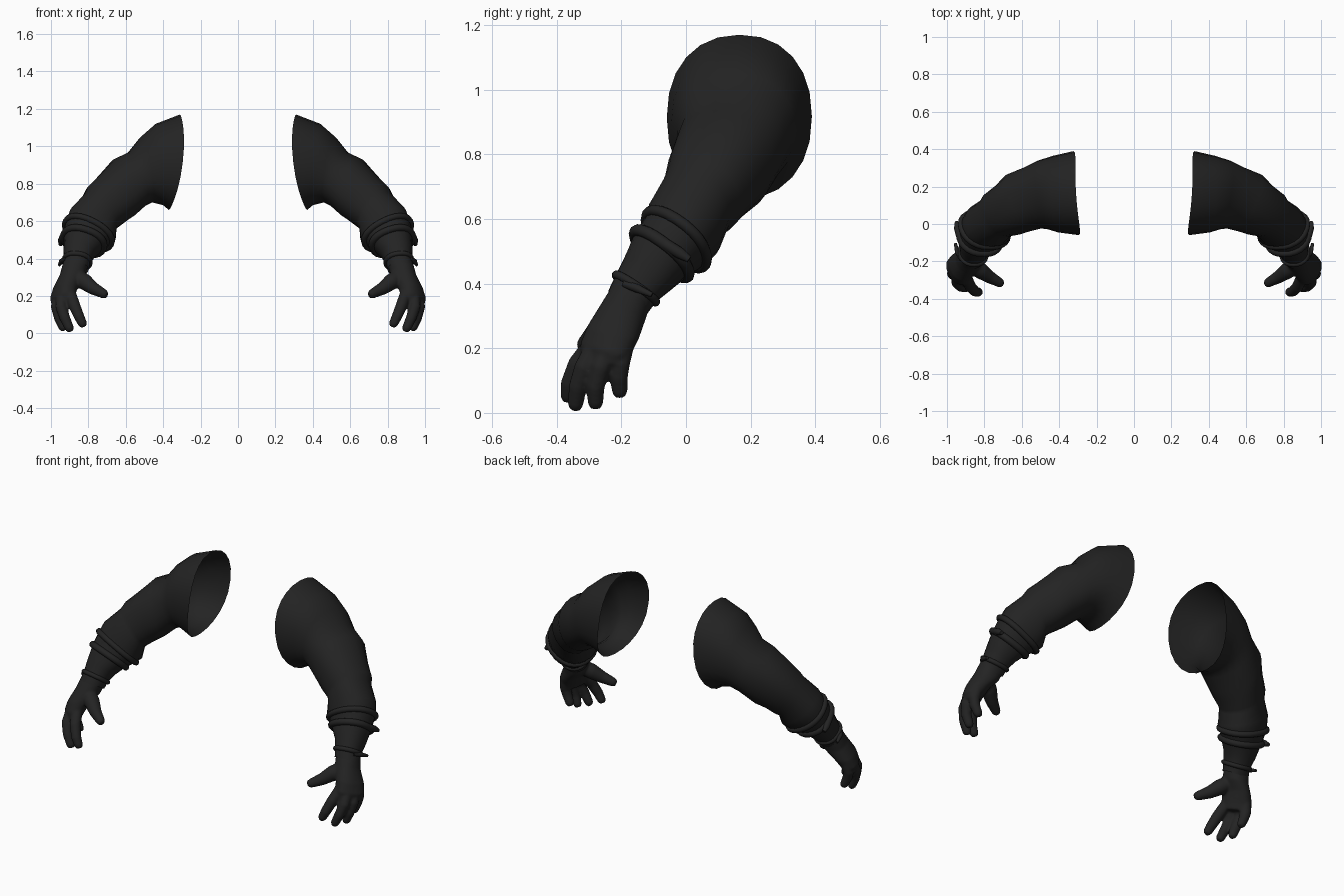
import bpy
import bmesh
import math
from mathutils import Vector

cube = bpy.data.objects.get("Cube")
if cube:
    bpy.data.objects.remove(cube, do_unlink=True)

black = bpy.data.materials.new("black cloth")
black.use_nodes = True
colour = (0.017, 0.017, 0.017, 1)
black.diffuse_color = colour
shader = black.node_tree.nodes["Principled BSDF"]
shader.inputs["Base Color"].default_value = colour
shader.inputs["Roughness"].default_value = 0.9

SIDES = 24


def oval(centre, u, v, power=1.0):
    """Closed ring of points spanned by two half axes."""
    points = []
    for k in range(SIDES):
        a = math.tau * k / SIDES
        c, s = math.cos(a), math.sin(a)
        c = math.copysign(abs(c) ** power, c)
        s = math.copysign(abs(s) ** power, s)
        points.append(centre + u * c + v * s)
    return points


def limb_rings(rows, power):
    """Each row: outer x, z, inner x, z, centre y, half width, outward lean."""
    centres = [Vector(((r[0] + r[2]) / 2, r[4], (r[1] + r[3]) / 2)) for r in rows]
    rings = []
    for i, (ox, oz, ix, iz, cy, half, lean) in enumerate(rows):
        along = centres[min(i + 1, len(rows) - 1)] - centres[max(i - 1, 0)]
        u = Vector(((ox - ix) / 2, lean, (oz - iz) / 2))
        v = u.cross(along).normalized() * half
        rings.append(oval(centres[i], u, v, power))
    return rings


def tube_rings(points, radii):
    """Round rings along a path, closing to a blunt tip."""
    points = [Vector(p) for p in points]
    radii = list(radii)
    tip = (points[-1] - points[-2]).normalized() * radii[-1]
    points.append(points[-1] + tip * 0.7)
    radii.append(radii[-1] * 0.65)
    rings = []
    for i, p in enumerate(points):
        along = points[min(i + 1, len(points) - 1)] - points[max(i - 1, 0)]
        u = along.cross(Vector((0, 1, 0))).normalized()
        v = along.cross(u).normalized()
        rings.append(oval(p, u * radii[i], v * radii[i]))
    return rings


def loft(bm, rings, capped):
    loops = [[bm.verts.new(p) for p in ring] for ring in rings]
    for a, b in zip(loops, loops[1:]):
        for k in range(SIDES):
            n = (k + 1) % SIDES
            bm.faces.new((a[k], a[n], b[n], b[k]))
    if capped:
        bm.faces.new(loops[0])
        bm.faces.new(loops[-1])


def mirror(obj):
    obj.modifiers.new("Both sides", "MIRROR").use_mirror_merge = False


def mesh_object(name, bm):
    bmesh.ops.recalc_face_normals(bm, faces=bm.faces[:])
    mesh = bpy.data.meshes.new(name)
    bm.to_mesh(mesh)
    bm.free()
    mesh.materials.append(black)
    mesh.shade_smooth()
    obj = bpy.data.objects.new(name, mesh)
    bpy.context.collection.objects.link(obj)
    return obj


def cord(name, points, thickness, closed, radii=None):
    """Round strap following a path."""
    curve = bpy.data.curves.new(name, "CURVE")
    curve.dimensions = "3D"
    curve.bevel_depth = thickness
    curve.bevel_resolution = 3
    curve.use_fill_caps = True
    spline = curve.splines.new("POLY")
    spline.points.add(len(points) - 1)
    for i, p in enumerate(points):
        spline.points[i].co = (*p, 1)
        spline.points[i].radius = radii[i] if radii else 1
    spline.use_cyclic_u = closed
    spline.use_smooth = True
    curve.materials.append(black)
    obj = bpy.data.objects.new(name, curve)
    bpy.context.collection.objects.link(obj)
    mirror(obj)


# Sleeve: open at the shoulder, bulging at the elbow, narrow at the wrist
sleeve = [
    (.31, 1.17, .37, .66, .165, .225, 0),
    (.44, 1.12, .40, .685, .16, .205, 0),
    (.52, 1.05, .46, .70, .155, .185, 0),
    (.58, .97, .50, .68, .14, .17, 0),
    (.655, .935, .57, .62, .115, .165, 0),
    (.735, .85, .61, .59, .075, .145, 0),
    (.80, .785, .65, .56, .05, .13, 0),
    (.82, .745, .66, .55, .03, .122, 0),
    (.895, .665, .66, .49, -.005, .125, 0),
    (.92, .60, .68, .475, -.03, .115, 0),
    (.93, .53, .72, .455, -.075, .105, 0),
    (.932, .45, .765, .415, -.118, .088, 0),
    (.93, .395, .79, .375, -.155, .075, 0),
    (.94, .345, .80, .34, -.18, .07, 0),
]
rings = limb_rings(sleeve, 0.9)
# Bow the front and back of the shoulder edge inward
for k, p in enumerate(rings[0]):
    p.x -= 0.03 * math.sin(math.tau * k / SIDES) ** 2
bm = bmesh.new()
loft(bm, rings, False)
mirror(mesh_object("sleeves", bm))

# Straps around the forearm and wrist
cord("upper_forearm_straps", rings[9], .017, True)
cord("lower_forearm_straps", rings[10], .019, True)
cord("wrist_straps", rings[12], .013, True)

# Loose strap ends on the outer side
cord("forearm_strap_ends", [(.905, -.12, .56), (.935, -.06, .52), (.945, -.02, .495),
     (.948, .01, .475)], .018, False, [.8, 1, 1, .6])
cord("wrist_strap_ends", [(.92, -.19, .40), (.945, -.15, .385), (.955, -.105, .365)],
     .013, False, [1, 1, .6])

# Glove: palm and fingers fused into one skin
palm = [
    (.935, .38, .80, .365, -.165, .065, 0),
    (.95, .32, .82, .30, -.195, .073, -.01),
    (.98, .25, .86, .25, -.225, .083, -.025),
    (.985, .20, .89, .19, -.25, .085, -.03),
    (.975, .165, .90, .16, -.26, .075, -.025),
]
fingers = [
    [(.90, -.28, .22), (.875, -.335, .15), (.85, -.36, .09), (.83, -.365, .05)],
    [(.94, -.27, .22), (.945, -.315, .14), (.925, -.335, .08), (.90, -.342, .025)],
    [(.955, -.23, .22), (.97, -.265, .14), (.955, -.28, .08), (.935, -.28, .03)],
    [(.95, -.19, .22), (.965, -.205, .15), (.955, -.208, .11), (.935, -.205, .065)],
]
thumb = [(.87, -.215, .31), (.82, -.25, .275), (.77, -.285, .238), (.715, -.315, .21)]
bm = bmesh.new()
loft(bm, limb_rings(palm, 0.9), True)
for path in fingers:
    loft(bm, tube_rings(path, (.032, .031, .028, .024)), True)
loft(bm, tube_rings(thumb, (.04, .044, .034, .025)), True)
glove = mesh_object("gloves", bm)
skin = glove.modifiers.new("Fuse", "REMESH")
skin.mode = "VOXEL"
skin.voxel_size = 0.007
skin.use_smooth_shade = True
soft = glove.modifiers.new("Soften", "SMOOTH")
soft.factor = 0.5
soft.iterations = 4
mirror(glove)
